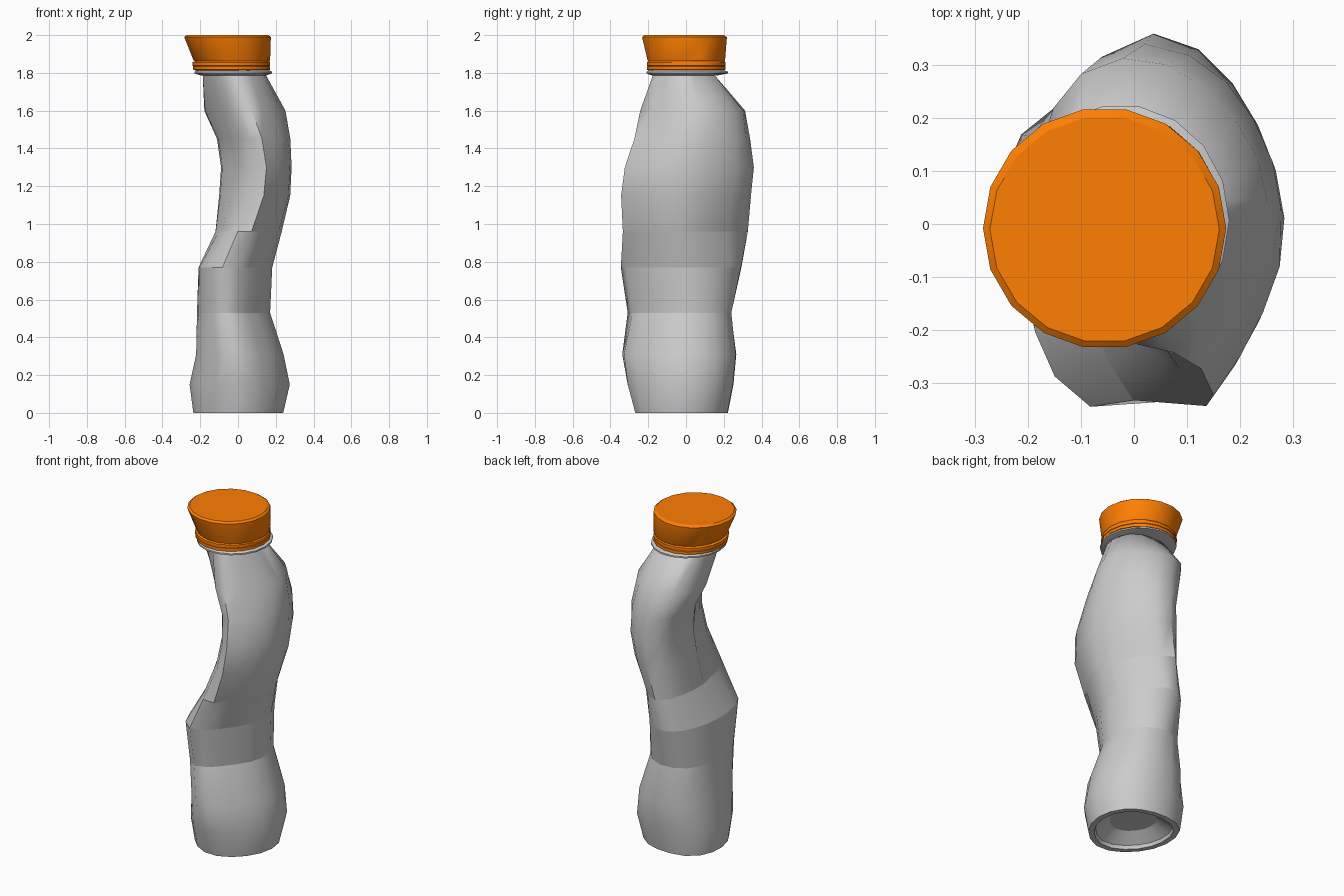
import bpy, bmesh
from math import sin, cos, pi, sqrt, exp, radians, hypot, atan2

if "Cube" in bpy.data.objects:
    bpy.data.objects.remove(bpy.data.objects["Cube"])

SIDES = 18
DENSE = 90


def loft(name, rings, mat=None, angle=32, creases=()):
    """Skin a stack of equal-sized point rings and close both ends."""
    bm = bmesh.new()
    loops = [[bm.verts.new(p) for p in ring] for ring in rings]
    for a, b in zip(loops, loops[1:]):
        for i in range(SIDES):
            j = (i + 1) % SIDES
            bm.faces.new((a[i], a[j], b[j], b[i]))
    bm.faces.new(loops[0][::-1])
    bm.faces.new(loops[-1])
    bmesh.ops.recalc_face_normals(bm, faces=bm.faces)
    me = bpy.data.meshes.new(name)
    bm.to_mesh(me)
    bm.free()
    ob = bpy.data.objects.new(name, me)
    bpy.context.collection.objects.link(ob)
    if mat:
        me.materials.append(mat)
    bpy.ops.object.select_all(action='DESELECT')
    ob.select_set(True)
    bpy.context.view_layer.objects.active = ob
    bpy.ops.object.shade_smooth_by_angle(angle=radians(angle))
    # keep the level creases crisp
    for e in me.edges:
        za, zb = (me.vertices[i].co.z for i in e.vertices)
        if abs(za - zb) < 1e-5 and any(abs(za - c) < 1e-4 for c in creases):
            e.use_edge_sharp = True
    return ob


def circle(z, x0, x1, y0, y1):
    """Oval ring from its x and y limits."""
    cx, cy, rx, ry = (x0 + x1) / 2, (y0 + y1) / 2, (x1 - x0) / 2, (y1 - y0) / 2
    return [(cx + rx * cos(2 * pi * i / SIDES),
             cy + ry * sin(2 * pi * i / SIDES), z) for i in range(SIDES)]


def resample(pts):
    """Pick evenly spaced points along a dense closed outline."""
    lens = [hypot(q[0] - p[0], q[1] - p[1]) for p, q in zip(pts, pts[1:] + pts[:1])]
    step, out, run, k = sum(lens) / SIDES, [], 0, 0
    for i in range(SIDES):
        while run + lens[k] < i * step:
            run += lens[k]
            k += 1
        f = (i * step - run) / lens[k]
        p, q = pts[k], pts[(k + 1) % len(pts)]
        out.append((p[0] + (q[0] - p[0]) * f, p[1] + (q[1] - p[1]) * f))
    return out


def section(z, x0, x1, y0, y1, u0, u1, v0, v1, groove):
    """Rounded outline from limits along x, y and the two diagonals, with a grip groove."""
    mu, mv = (u0 + u1) / 2, (v0 + v1) / 2
    cx = ((x0 + x1) / 2 + (mu - mv) / sqrt(2)) / 2
    cy = ((y0 + y1) / 2 + (mu + mv) / sqrt(2)) / 2
    hx, hy, hu, hv = [((b - a) / 2) ** 2 for a, b in
                      ((x0, x1), (y0, y1), (u0, u1), (v0, v1))]
    m = (hx + hy + hu + hv) / 4
    xx, yy, xy = m + (hx - hy) / 2, m - (hx - hy) / 2, (hu - hv) / 4
    s = sqrt(xx * yy - xy * xy)
    t = sqrt(xx + yy + 2 * s)
    pts = []
    for i in range(DENSE):
        c, n = cos(2 * pi * i / DENSE), sin(2 * pi * i / DENSE)
        pts.append(((xx + s) * c / t + xy * n / t, xy * c / t + (yy + s) * n / t))
    # push or pull the oval until it meets all eight limits
    limits = (x1, u1, y1, v1, -x0, -u0, -y0, -v0)
    for _ in range(14):
        move = [[0, 0] for _ in pts]
        for d, lim in enumerate(limits):
            nx, ny = cos(d * pi / 4), sin(d * pi / 4)
            dots = [p[0] * nx + p[1] * ny for p in pts]
            top = max(dots)
            err = 0.3 * (lim * 1.01 - cx * nx - cy * ny - top)
            for mo, q in zip(move, dots):
                w = max(0, q / top) ** 4
                mo[0] += err * w * nx
                mo[1] += err * w * ny
        pts = [(p[0] + q[0], p[1] + q[1]) for p, q in zip(pts, move)]
    ring = []
    for px, py in resample(pts):
        a = atan2(py, px) % (2 * pi)
        k = 1 - groove * exp(-((a - radians(208)) / radians(24)) ** 2) / hypot(px, py)
        ring.append((cx + px * k, cy + py * k, z))
    return ring


def shrink(ring, k, z):
    cx = sum(p[0] for p in ring) / SIDES
    cy = sum(p[1] for p in ring) / SIDES
    return [(cx + (p[0] - cx) * k, cy + (p[1] - cy) * k, z) for p in ring]


# twisted bottle body: z, then limits along x, y, both diagonals, groove depth
SECTIONS = [
    (0.00, -.235, .237, -.27, .22, -.24, .23, -.25, .25, 0),
    (0.15, -.255, .272, -.315, .25, -.265, .265, -.275, .27, 0),
    (0.31, -.22, .24, -.345, .265, -.275, .26, -.265, .265, 0),
    (0.53, -.215, .17, -.31, .24, -.28, .205, -.195, .24, 0),
    (0.77, -.207, .18, -.345, .30, -.31, .22, -.225, .265, 0),
    (0.96, -.12, .23, -.36, .325, -.23, .24, -.28, .255, .01),
    (1.15, -.10, .275, -.355, .34, -.16, .295, -.33, .25, .03),
    (1.30, -.09, .282, -.335, .355, -.13, .32, -.325, .25, .035),
    (1.45, -.11, .275, -.285, .335, -.12, .31, -.275, .265, .025),
    (1.60, -.18, .25, -.265, .31, -.15, .275, -.215, .27, .01),
    (1.79, -.185, .145, -.175, .15, -.185, .15, -.16, .175, 0),
]
rings = [section(*s) for s in SECTIONS]
# recessed underside
base = [shrink(rings[0], .52, .07), shrink(rings[0], .84, .02), shrink(rings[0], .87, 0)]
loft("bottle_body", base + rings, angle=60, creases=(0, .02, .07, .53, .77, .96))

# neck flange under the cap
loft("neck_flange", [circle(1.785, -.19, .145, -.18, .16),
                     circle(1.797, -.23, .18, -.212, .225),
                     circle(1.806, -.23, .18, -.212, .225),
                     circle(1.82, -.21, .15, -.19, .19)])

orange = bpy.data.materials.new("orange_plastic")
orange.diffuse_color = (1.0, 0.21, 0.001, 1)
orange.use_nodes = True
orange.node_tree.nodes["Principled BSDF"].inputs["Base Color"].default_value = orange.diffuse_color

# thin seal ring
loft("seal_ring", [circle(1.812, -.22, .155, -.195, .195),
                   circle(1.817, -.237, .17, -.21, .212),
                   circle(1.834, -.239, .17, -.21, .212),
                   circle(1.838, -.225, .158, -.2, .2)], orange)

# flared cap: ribbed lower edge, slanted wall, chamfered top
loft("cap", [circle(1.832, -.225, .158, -.2, .2),
             circle(1.838, -.241, .17, -.211, .212),
             circle(1.856, -.241, .17, -.211, .212),
             circle(1.862, -.228, .166, -.204, .206),
             circle(1.868, -.236, .17, -.207, .21),
             circle(1.99, -.285, .174, -.236, .22),
             circle(2.00, -.272, .161, -.224, .204)], orange)
